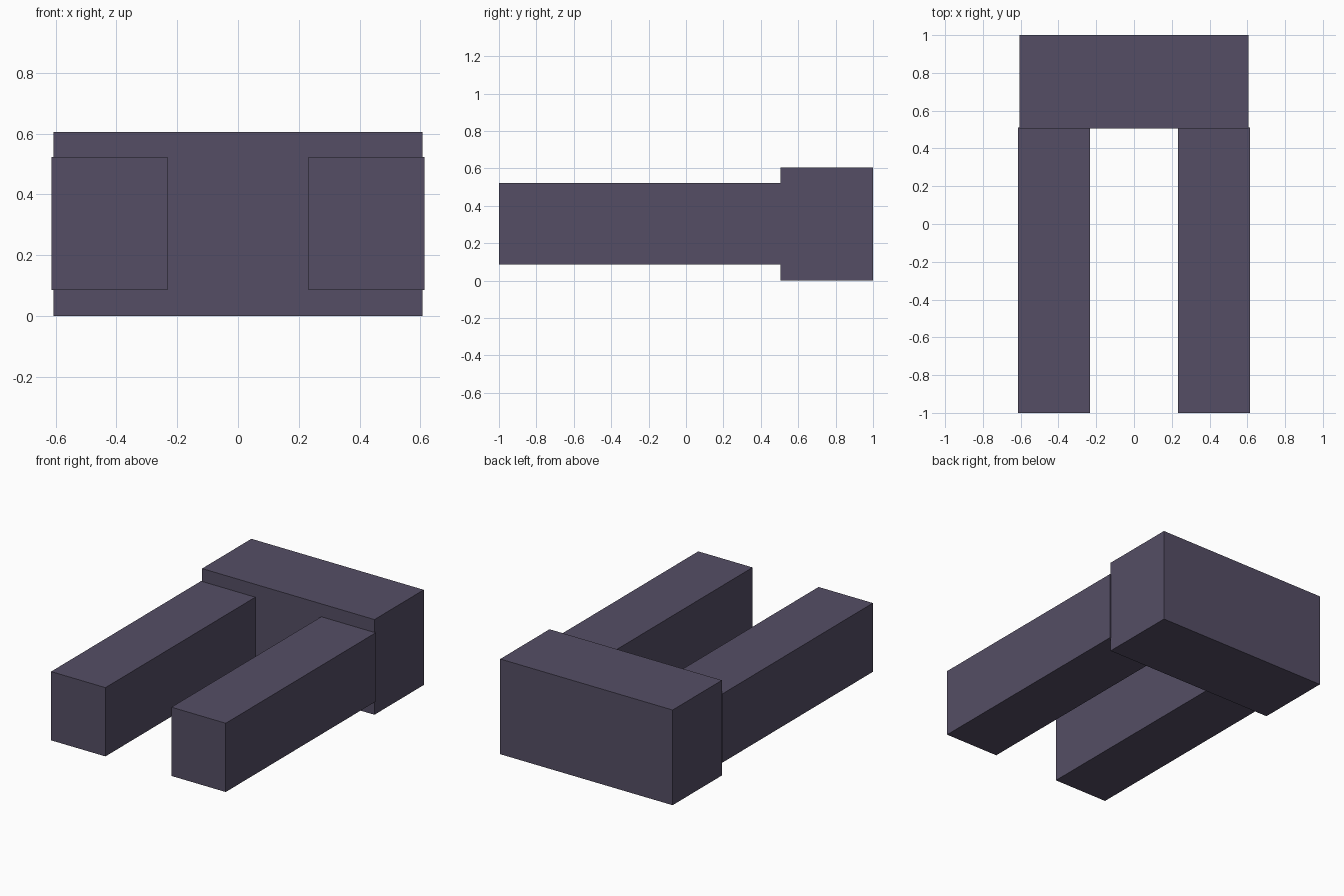
import bpy

if "Cube" in bpy.data.objects:
    bpy.data.objects.remove(bpy.data.objects["Cube"])

# Single muted purple-grey colour
mat = bpy.data.materials.new("dusky_purple")
mat.diffuse_color = (0.090, 0.076, 0.130, 1.0)
mat.use_nodes = True
mat.node_tree.nodes["Principled BSDF"].inputs["Base Color"].default_value = mat.diffuse_color


def box(name, lo, hi):
    """Axis-aligned box between two corners."""
    centre = [(a + b) / 2 for a, b in zip(lo, hi)]
    bpy.ops.mesh.primitive_cube_add(size=1, location=centre)
    ob = bpy.context.object
    ob.name = name
    ob.scale = [b - a for a, b in zip(lo, hi)]
    bpy.ops.object.transform_apply(location=False, rotation=False, scale=True)
    ob.data.materials.append(mat)
    return ob


# Rear cross block
box("rear_block", (-0.606, 0.505, 0.0), (0.606, 1.0, 0.605))

# Two forward arms, slightly wider than the block
box("left_arm", (-0.614, -1.0, 0.086), (-0.232, 0.51, 0.523))
box("right_arm", (0.232, -1.0, 0.086), (0.614, 0.51, 0.523))
